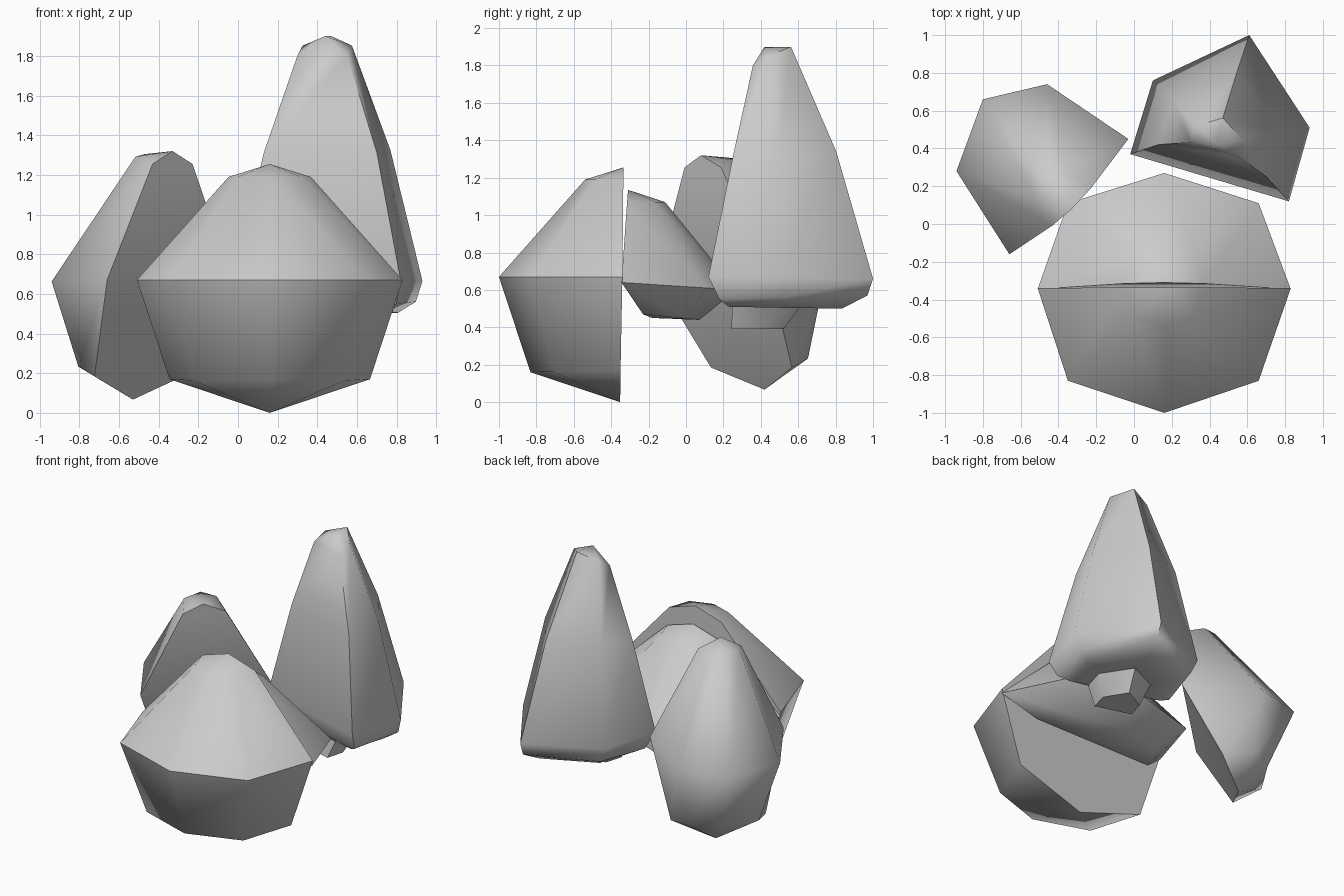
import bpy, bmesh, math
from mathutils import Vector


def half_crystal(name, centre, plan, rings, top, bottom):
    """Half of an eight-sided rock: plan = five outline points at the widest level,
    rings = (cx, cy, width scale, depth scale, z at the cut, z at the outer side)."""
    pts = [Vector(p) - Vector(centre) for p in plan]
    h = (pts[-1] - pts[0]).normalized()
    n = Vector((-h.y, h.x))
    if pts[2].dot(n) < 0:
        n = -n
    deepest = max(p.dot(n) for p in pts)
    bm = bmesh.new()
    loops = []
    for cx, cy, s, d, z_cut, z_out in rings:
        loop = []
        for p in pts:
            a, b = p.dot(h), p.dot(n)
            q = Vector((cx, cy)) + h * a * s + n * b * d
            t = b / deepest
            loop.append(bm.verts.new((q.x, q.y, z_cut + (z_out - z_cut) * t)))
        loops.append(loop)
    # Outer skin and cut face
    for upper, lower in zip(loops, loops[1:]):
        for i in range(5):
            j = (i + 1) % 5
            bm.faces.new((upper[i], upper[j], lower[j], lower[i]))
    # Top and bottom tips
    for tip, loop in ((top, loops[0]), (bottom, loops[-1])):
        v = bm.verts.new(tip)
        for i in range(5):
            bm.faces.new((v, loop[i], loop[(i + 1) % 5]))
    bmesh.ops.recalc_face_normals(bm, faces=bm.faces)
    mesh = bpy.data.meshes.new(name)
    bm.to_mesh(mesh)
    bm.free()
    ob = bpy.data.objects.new(name, mesh)
    bpy.context.collection.objects.link(ob)
    bpy.ops.object.select_all(action='DESELECT')
    ob.select_set(True)
    bpy.context.view_layer.objects.active = ob
    bpy.ops.object.shade_smooth_by_angle(angle=math.radians(55))
    return ob


# Large half facing the front
half_crystal("front_rock_half", (0.16, -0.34),
             [(-0.51, -0.34), (-0.35, -0.83), (0.16, -1.0), (0.66, -0.83), (0.83, -0.34)],
             [(0.16, -0.335, 0.31, 0.31, 1.19, 1.19),
              (0.16, -0.34, 1, 1, 0.67, 0.67),
              (0.16, -0.35, 0.755, 0.73, 0.17, 0.16)],
             (0.16, -0.335, 1.255), (0.16, -0.352, 0.0))

# Shallow half behind it
half_crystal("back_rock_half", (0.16, -0.345),
             [(0.83, -0.345), (0.66, 0.11), (0.16, 0.27), (-0.35, 0.11), (-0.51, -0.345)],
             [(0.16, -0.315, 0.31, 0.33, 1.07, 1.07),
              (0.16, -0.345, 1, 1, 0.64, 0.60),
              (0.16, -0.23, 0.70, 0.49, 0.47, 0.44)],
             (0.16, -0.31, 1.135), (0.16, -0.18, 0.45))

# Leaning half on the left
half_crystal("left_rock_half", (-0.345, 0.145),
             [(-0.66, -0.16), (-0.94, 0.28), (-0.80, 0.66), (-0.46, 0.74), (-0.03, 0.45)],
             [(-0.33, 0.09, 0.32, 0.31, 1.255, 1.305),
              (-0.345, 0.145, 1, 1, 0.67, 0.66),
              (-0.50, 0.35, 0.71, 0.38, 0.185, 0.25)],
             (-0.33, 0.08, 1.32), (-0.53, 0.42, 0.067))

# Tall half on the right, with a stepped base
half_crystal("tall_rock_half", (0.40, 0.245),
             [(-0.02, 0.37), (0.10, 0.76), (0.61, 1.0), (0.93, 0.51), (0.82, 0.12)],
             [(0.425, 0.395, 0.30, 0.22, 1.80, 1.90),
              (0.415, 0.335, 0.68, 0.62, 1.31, 1.34),
              (0.40, 0.245, 1, 1, 0.67, 0.66),
              (0.42, 0.29, 0.90, 0.90, 0.55, 0.57),
              (0.43, 0.32, 0.72, 0.68, 0.51, 0.50),
              (0.42, 0.30, 0.42, 0.42, 0.52, 0.52),
              (0.41, 0.28, 0.30, 0.32, 0.39, 0.39)],
             (0.44, 0.42, 1.90), (0.42, 0.36, 0.39))
